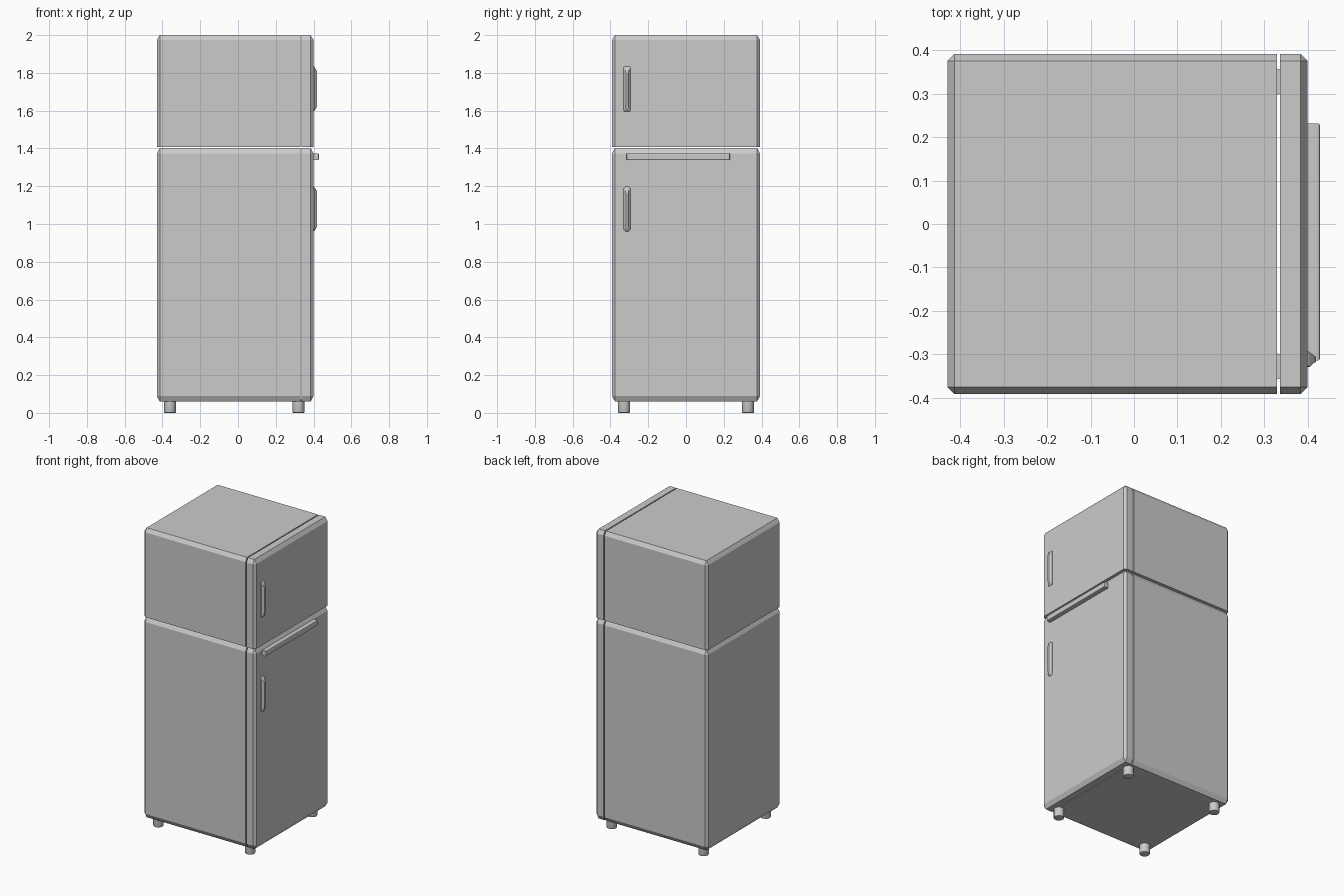
import bpy, bmesh
from mathutils import Matrix, Vector

if "Cube" in bpy.data.objects:
    bpy.data.objects.remove(bpy.data.objects["Cube"])


def finish(bm, name, smooth=False):
    bmesh.ops.recalc_face_normals(bm, faces=bm.faces[:])
    mesh = bpy.data.meshes.new(name)
    bm.to_mesh(mesh)
    bm.free()
    ob = bpy.data.objects.new(name, mesh)
    bpy.context.collection.objects.link(ob)
    if smooth:
        bpy.context.view_layer.objects.active = ob
        ob.select_set(True)
        bpy.ops.object.shade_smooth_by_angle(angle=0.6)
        ob.select_set(False)
    return ob


def box(lo, hi):
    bm = bmesh.new()
    lo, hi = Vector(lo), Vector(hi)
    size = hi - lo
    bmesh.ops.create_cube(bm, size=1, matrix=Matrix.Translation((lo + hi) / 2) @ Matrix.Diagonal((*size, 1)))
    return bm


def chamfered_half(name, z0, z1, stretch, bevel_bottom, cut_x, keep_front):
    """Chamfered cabinet block, cut at the door gap; the kept side is capped."""
    bm = box((-0.43, -0.392, 0), (0.40, 0.392, (z1 - z0) / stretch))
    edges = [e for e in bm.edges if bevel_bottom or max(v.co.z for v in e.verts) > 1e-4]
    bmesh.ops.bevel(bm, geom=edges, offset=0.016, segments=1, affect='EDGES')
    for v in bm.verts:
        v.co.z = z0 + v.co.z * stretch
    res = bmesh.ops.bisect_plane(bm, geom=bm.verts[:] + bm.edges[:] + bm.faces[:],
                                 plane_co=(cut_x, 0, 0), plane_no=(1, 0, 0),
                                 clear_inner=keep_front, clear_outer=not keep_front)
    rim = [g for g in res['geom_cut'] if isinstance(g, bmesh.types.BMEdge)]
    bmesh.ops.holes_fill(bm, edges=rim, sides=0)
    finish(bm, name)


# Cabinet bodies and doors
for label, z0, z1, stretch, bottom in (("fridge", 0.06, 1.403, 1.8, True),
                                       ("freezer", 1.407, 2.0, 1.6, False)):
    chamfered_half(label + "_body", z0, z1, stretch, bottom, 0.330, False)
    chamfered_half(label + "_door", z0, z1, stretch, bottom, 0.337, True)


def handle(name, zc, corner):
    """Tapered pull lofted through shrinking cut-corner rectangles."""
    bm = bmesh.new()
    rings = []
    for x, w, h in ((0.398, 0.018, 0.120), (0.404, 0.018, 0.116),
                    (0.414, 0.009, 0.102), (0.419, 0.006, 0.085)):
        c = min(corner, w * 0.6)
        pts = [(w, h - c), (w - c, h), (c - w, h), (-w, h - c),
               (-w, c - h), (c - w, -h), (w - c, -h), (w, c - h)]
        rings.append([bm.verts.new((x, -0.312 + y, zc + z)) for y, z in pts])
    for a, b in zip(rings, rings[1:]):
        for i in range(8):
            j = (i + 1) % 8
            bm.faces.new((a[i], a[j], b[j], b[i]))
    bm.faces.new(rings[0])
    bm.faces.new(rings[-1])
    finish(bm, name)


# Door pulls
handle("freezer_handle", 1.715, 0.003)
handle("fridge_handle", 1.08, 0.010)

# Towel bar across the lower door
bm = box((0.395, -0.315, 1.338), (0.429, 0.232, 1.374))
front = [e for e in bm.edges if all(v.co.x > 0.42 for v in e.verts)]
bmesh.ops.bevel(bm, geom=front, offset=0.006, segments=2, profile=0.5, affect='EDGES')
finish(bm, "door_bar")

# Feet
for side, x in (("back", -0.36), ("front", 0.32)):
    for hand, y in (("left", -0.328), ("right", 0.328)):
        bm = bmesh.new()
        bmesh.ops.create_cone(bm, cap_ends=True, segments=24, radius1=0.032, radius2=0.032,
                              depth=0.07, matrix=Matrix.Translation((x, y, 0.035)))
        rim = [e for e in bm.edges if all(v.co.z < 0.001 for v in e.verts)]
        bmesh.ops.bevel(bm, geom=rim, offset=0.005, segments=2, profile=0.5, affect='EDGES')
        finish(bm, f"{side}_{hand}_foot", smooth=True)
